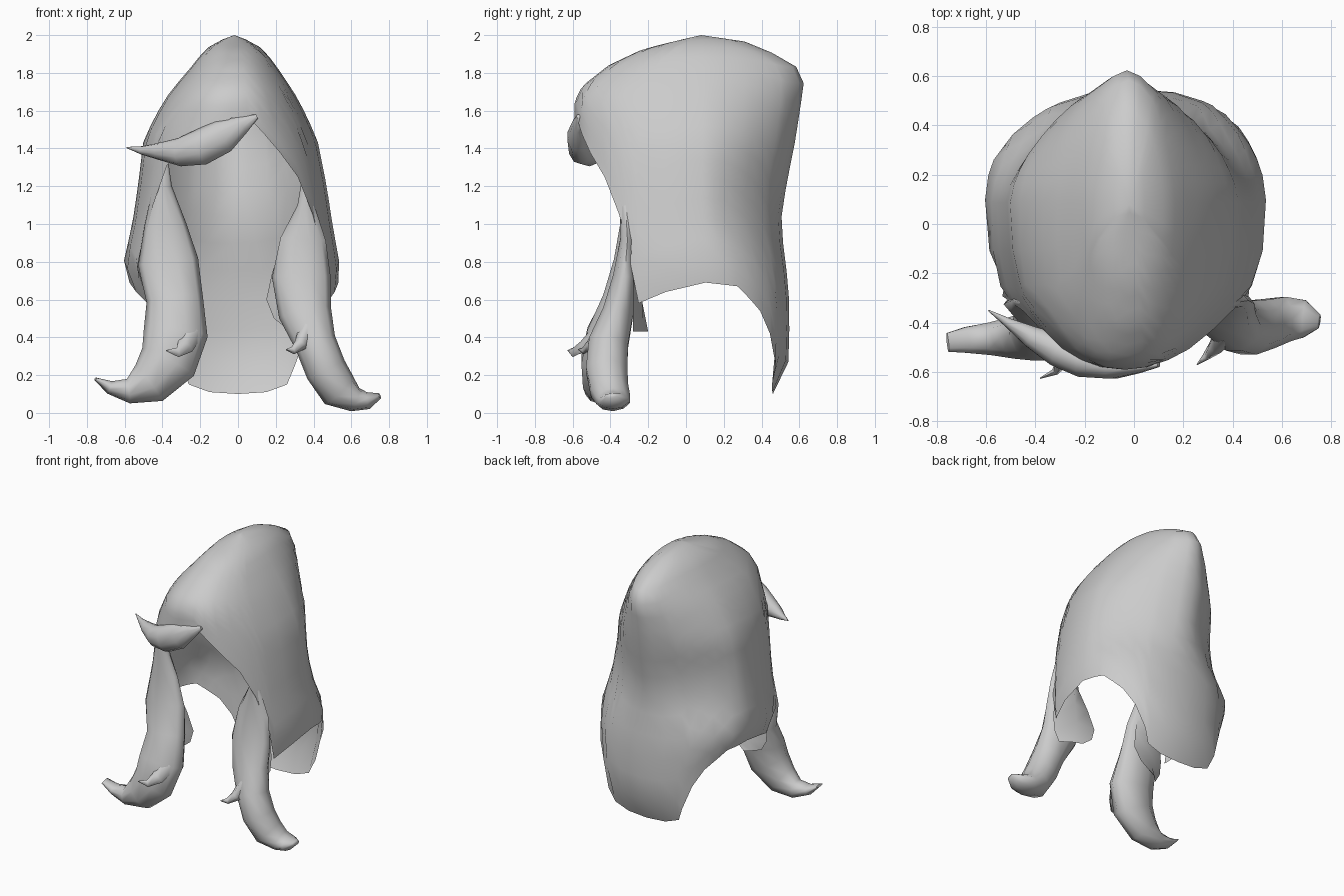
import bpy, bmesh, math
from mathutils import Vector

mat = bpy.data.materials.new("plain grey")
mat.diffuse_color = (0.6, 0.6, 0.6, 1)


def lerp_table(table, t):
    """Piecewise linear lookup; the first number of each row is the key."""
    if t <= table[0][0]:
        return table[0][1:]
    for a, b in zip(table, table[1:]):
        if t <= b[0]:
            f = (t - a[0]) / (b[0] - a[0])
            return [p + (q - p) * f for p, q in zip(a[1:], b[1:])]
    return table[-1][1:]


def finish(name, bm, angle=60):
    bmesh.ops.recalc_face_normals(bm, faces=bm.faces)
    me = bpy.data.meshes.new(name)
    bm.to_mesh(me)
    bm.free()
    ob = bpy.data.objects.new(name, me)
    bpy.context.collection.objects.link(ob)
    me.materials.append(mat)
    bpy.context.view_layer.objects.active = ob
    ob.select_set(True)
    bpy.ops.object.shade_smooth_by_angle(angle=math.radians(angle))
    ob.select_set(False)
    return ob


def skin(bm, rows, closed):
    for a, b in zip(rows, rows[1:]):
        n = len(a)
        for i in range(n if closed else n - 1):
            j = (i + 1) % n
            bm.faces.new((a[i], a[j], b[j], b[i]))


# Outline per height: z, centre x, half width, front y, back y, back roundness
levels = [
    (0.10, 0.00, 0.47, -0.60, 0.46, 0.85), (0.20, 0.00, 0.48, -0.60, 0.54, 0.82),
    (0.55, 0.00, 0.52, -0.60, 0.55, 0.84), (0.78, -0.035, 0.575, -0.60, 0.53, 0.92),
    (1.00, -0.03, 0.53, -0.61, 0.50, 1.20), (1.20, -0.03, 0.50, -0.60, 0.53, 1.33),
    (1.45, -0.04, 0.46, -0.59, 0.58, 1.25), (1.65, -0.035, 0.36, -0.59, 0.61, 1.25),
    (1.73, -0.03, 0.305, -0.55, 0.63, 1.25), (1.84, -0.02, 0.22, -0.41, 0.58, 1.2),
    (1.925, -0.02, 0.155, -0.23, 0.42, 1.1), (1.97, -0.02, 0.08, -0.05, 0.30, 1.0),
    (2.00, -0.02, 0.00, 0.08, 0.08, 1.0)]
# Lower edge height by angle from the front, right positive
sides_rim = [(58, 0.78), (62, 0.58), (75, 0.64), (92, 0.69), (112, 0.67), (128, 0.54),
             (138, 0.42), (146, 0.25), (151, 0.15), (165, 0.11), (180, 0.10)]
rim_right = [(0, 1.56), (10, 1.57), (25, 1.43), (42, 1.25), (52, 1.05)] + sides_rim
rim_left = [(0, 1.56), (10, 1.50), (25, 1.43), (42, 1.31), (52, 1.10)] + sides_rim


def cap_point(deg, z):
    cx, rx, yf, yb, p = lerp_table(levels, z)
    s, c = math.sin(math.radians(deg)), -math.cos(math.radians(deg))
    front = c < 0
    x = cx + rx * math.copysign(abs(s) ** (0.86 if front else p), s)
    y = (yf - 0.08) * (-c) ** 0.95 if front else (yb - 0.08) * c ** p
    return Vector((x, 0.08 + y, z))


# Hood: open shell with a high arch in front and a long tail behind
bm = bmesh.new()
half = [0, 10, 20, 30, 42, 52, 58, 62, 75, 92, 104, 112, 120, 128, 138, 146, 151, 165]
angles = half + [180] + [-a for a in reversed(half[1:])]
rows = []
for i in range(1, 17):
    t = (i / 16) ** 1.45
    row = []
    for a in angles:
        low = lerp_table(rim_right if a >= 0 else rim_left, abs(a))[0]
        row.append(bm.verts.new(cap_point(a, 2 - (2 - low) * t)))
    rows.append(row)
skin(bm, rows, True)
crown = bm.verts.new((-0.02, 0.08, 2.0))
for i in range(len(angles)):
    bm.faces.new((crown, rows[0][i], rows[0][(i + 1) % len(angles)]))
finish("hood", bm)


def lock(name, path, sides=10):
    """Tapered strand: path rows are x, y, z, half width, half depth."""
    bm = bmesh.new()
    pts = [Vector(p[:3]) for p in path]
    rows = []
    for i, p in enumerate(path):
        tan = (pts[min(i + 1, len(pts) - 1)] - pts[max(i - 1, 0)]).normalized()
        side = tan.cross(Vector((0, 1, 0))).normalized()
        depth = side.cross(tan)
        rows.append([bm.verts.new(pts[i] + side * p[3] * math.cos(k * math.tau / sides)
                                  + depth * p[4] * math.sin(k * math.tau / sides))
                     for k in range(sides)])
    skin(bm, rows, True)
    bm.faces.new(rows[0])
    bm.faces.new(rows[-1])
    return finish(name, bm, 70)


# Fringe sweeping over the brow
lock("fringe", [
    (0.10, -0.57, 1.57, 0.012, 0.01), (0.02, -0.575, 1.525, 0.05, 0.03),
    (-0.08, -0.575, 1.465, 0.09, 0.055), (-0.20, -0.55, 1.405, 0.095, 0.075),
    (-0.31, -0.51, 1.38, 0.075, 0.07), (-0.42, -0.455, 1.385, 0.045, 0.045),
    (-0.51, -0.40, 1.39, 0.022, 0.02), (-0.59, -0.35, 1.405, 0.003, 0.003)])

# Front strands, hanging from inside the hood and curling outward at the ends
lock("left_strand", [
    (-0.39, -0.33, 1.34, 0.02, 0.02), (-0.40, -0.32, 1.20, 0.05, 0.035),
    (-0.385, -0.31, 1.00, 0.11, 0.04), (-0.37, -0.325, 0.80, 0.16, 0.06),
    (-0.335, -0.36, 0.60, 0.15, 0.085), (-0.33, -0.42, 0.42, 0.17, 0.11),
    (-0.37, -0.45, 0.27, 0.155, 0.11), (-0.47, -0.46, 0.16, 0.12, 0.09),
    (-0.58, -0.465, 0.115, 0.065, 0.07), (-0.68, -0.47, 0.135, 0.035, 0.055),
    (-0.755, -0.48, 0.18, 0.008, 0.04)])
lock("right_strand", [
    (0.35, -0.33, 1.25, 0.01, 0.015), (0.36, -0.32, 1.10, 0.045, 0.03),
    (0.345, -0.31, 0.92, 0.12, 0.04), (0.335, -0.325, 0.72, 0.155, 0.065),
    (0.355, -0.36, 0.53, 0.14, 0.085), (0.41, -0.41, 0.37, 0.11, 0.11),
    (0.465, -0.42, 0.23, 0.11, 0.115), (0.535, -0.405, 0.12, 0.105, 0.105),
    (0.62, -0.385, 0.07, 0.065, 0.095), (0.69, -0.385, 0.065, 0.045, 0.08),
    (0.75, -0.395, 0.09, 0.015, 0.03)])

# Small stray tips on the strands
lock("left_tip", [(-0.25, -0.46, 0.42, 0.06, 0.05), (-0.28, -0.54, 0.35, 0.045, 0.03),
                  (-0.32, -0.60, 0.32, 0.025, 0.015), (-0.38, -0.625, 0.33, 0.003, 0.003)], 6)
lock("right_tip", [(0.37, -0.44, 0.44, 0.05, 0.05), (0.33, -0.50, 0.36, 0.035, 0.03),
                   (0.29, -0.54, 0.33, 0.02, 0.015), (0.255, -0.57, 0.335, 0.003, 0.003)], 6)

# Thin flaps behind the strands, height then inner and outer distance from the middle
for name, sx, inset in (("left_flap", -1, 0.05), ("right_flap", 1, 0)):
    bm = bmesh.new()
    shape = [(0.88, 0.23, 0.43), (0.74, 0.18, 0.46), (0.60, 0.15, 0.47),
             (0.50, 0.19, 0.46), (0.43, 0.28, 0.42)]
    rows = [[bm.verts.new((sx * (a + inset + (b - a - inset) * f), y, z))
             for f, y in ((0, -0.20 - 0.2 * (z - 0.43)), (0.5, -0.23), (1, -0.28))]
            for z, a, b in shape]
    skin(bm, rows, False)
    finish(name, bm)
